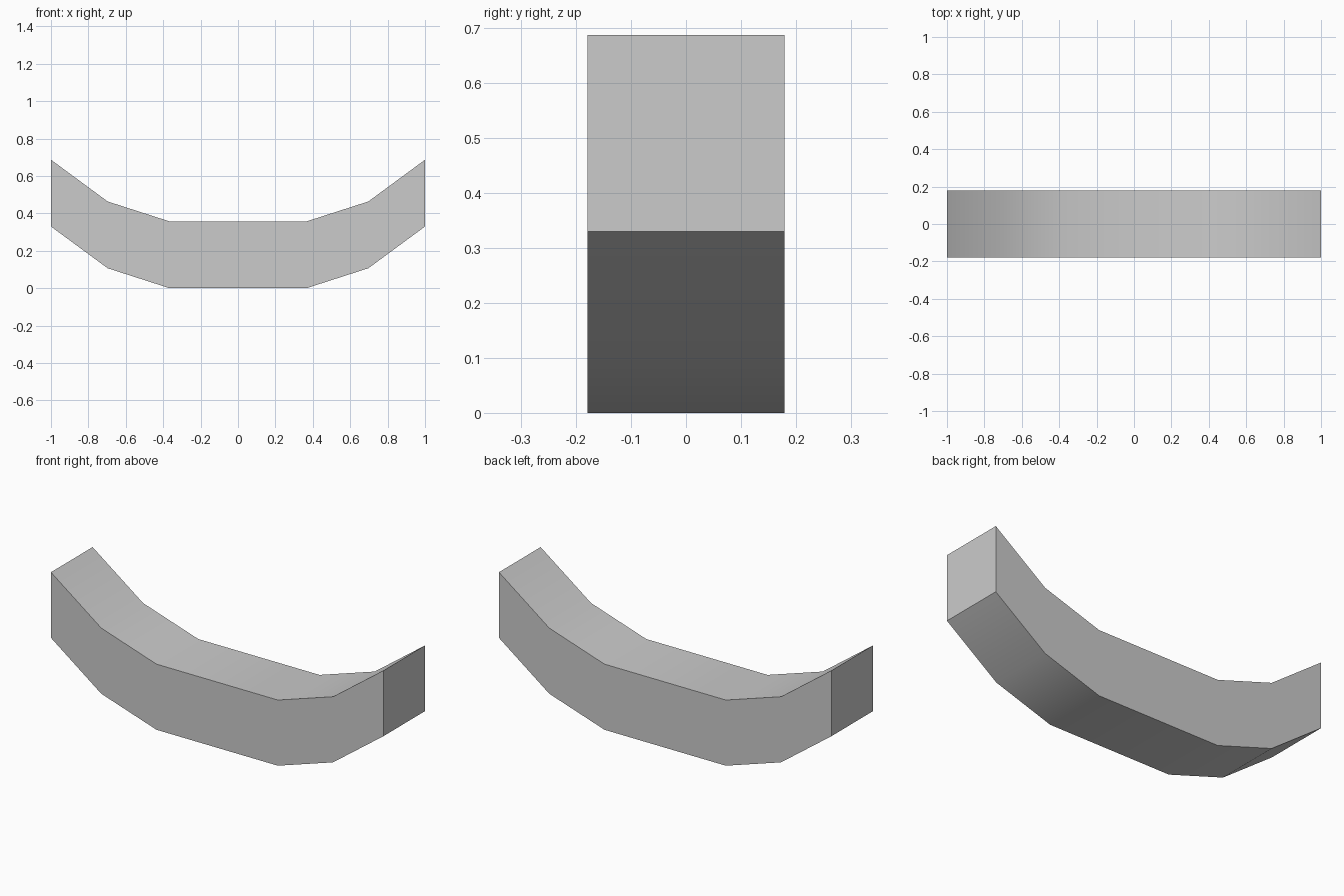
import bpy
import bmesh

cube = bpy.data.objects.get("Cube")
if cube:
    bpy.data.objects.remove(cube, do_unlink=True)

# Plain grey material
grey = bpy.data.materials.new("light_grey")
grey.use_nodes = True
colour = (0.6, 0.6, 0.6, 1)
grey.diffuse_color = colour
grey.node_tree.nodes["Principled BSDF"].inputs["Base Color"].default_value = colour

# Lower edge of one half of the curve, mirrored to the other half
half = [(0.365, 0.0), (0.697, 0.107), (1.0, 0.33)]
lower = [(-x, z) for x, z in reversed(half)] + half
HEIGHT = 0.357
WIDTH = 0.358
outline = lower + [(x, z + HEIGHT) for x, z in reversed(lower)]

# Curved bar: side profile extruded across its width
bm = bmesh.new()
side = bm.faces.new([bm.verts.new((x, -WIDTH / 2, z)) for x, z in outline])
result = bmesh.ops.extrude_face_region(bm, geom=[side], use_keep_orig=True)
moved = [v for v in result["geom"] if isinstance(v, bmesh.types.BMVert)]
bmesh.ops.translate(bm, verts=moved, vec=(0, WIDTH, 0))
bmesh.ops.recalc_face_normals(bm, faces=bm.faces)

mesh = bpy.data.meshes.new("curved_bar")
bm.to_mesh(mesh)
bm.free()
mesh.materials.append(grey)
bar = bpy.data.objects.new("curved_bar", mesh)
bpy.context.collection.objects.link(bar)

# Smooth along the curve, sharp at the borders
bpy.ops.object.select_all(action="DESELECT")
bar.select_set(True)
bpy.context.view_layer.objects.active = bar
bpy.ops.object.shade_smooth_by_angle(angle=0.6)
